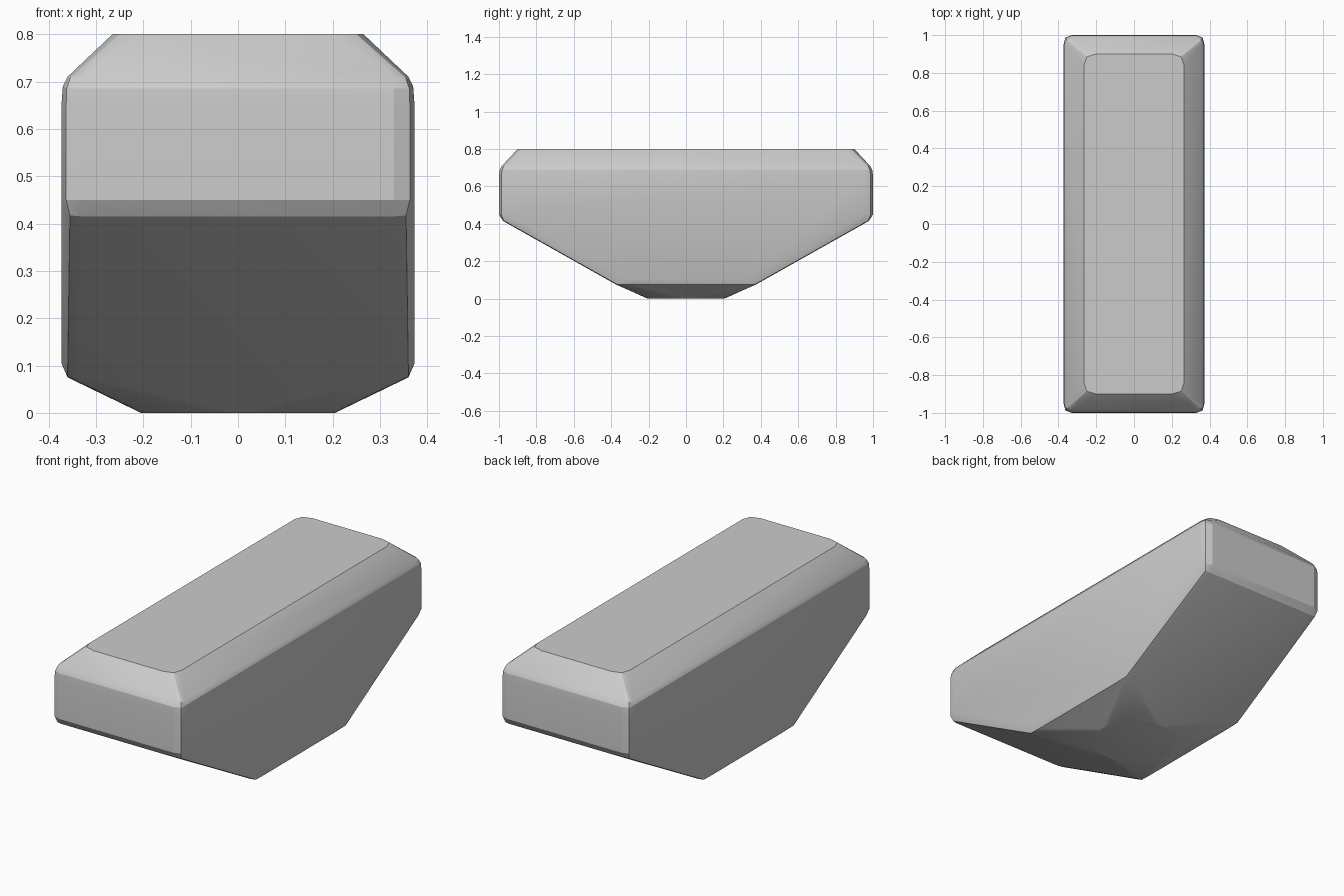
import bpy, bmesh, math

if "Cube" in bpy.data.objects:
    bpy.data.objects.remove(bpy.data.objects["Cube"])

# One quarter of the outline, mirrored over x and y
quarter = [
    # flat top rim
    (0.265, 0.84, 0.80), (0.25, 0.885, 0.80), (0.20, 0.90, 0.80),
    # upper shoulder
    (0.36, 0.95, 0.71), (0.354, 0.974, 0.708), (0.33, 0.984, 0.71),
    (0.37, 0.95, 0.69), (0.362, 0.984, 0.685), (0.33, 0.997, 0.685),
    # end walls and long side walls
    (0.373, 0.95, 0.65), (0.363, 0.987, 0.65), (0.33, 1.0, 0.65),
    (0.373, 0.95, 0.45), (0.363, 0.987, 0.45), (0.33, 1.0, 0.45),
    # edge where the ends turn into the slopes
    (0.355, 0.975, 0.417), (0.33, 0.978, 0.415),
    # foot of the slopes
    (0.373, 0.33, 0.105), (0.36, 0.37, 0.077), (0.36, 0.30, 0.075),
    (0.33, 0.375, 0.076),
]
points = [(sx * x, sy * y, z) for x, y, z in quarter
          for sx in (-1, 1) for sy in (-1, 1)]

# Round flat foot
points += [(0.205 * math.cos(a), 0.205 * math.sin(a), 0.0)
           for a in (math.tau * i / 32 for i in range(32))]

# Wrap the points in a convex body
bm = bmesh.new()
for p in points:
    bm.verts.new(p)
hull = bmesh.ops.convex_hull(bm, input=bm.verts)
loose = [v for v in bm.verts if not v.link_faces]
bmesh.ops.delete(bm, geom=loose, context='VERTS')
bmesh.ops.dissolve_limit(bm, angle_limit=math.radians(1),
                         verts=bm.verts, edges=bm.edges)
bmesh.ops.recalc_face_normals(bm, faces=bm.faces)

mesh = bpy.data.meshes.new("chamfered_block")
bm.to_mesh(mesh)
bm.free()
block = bpy.data.objects.new("chamfered_block", mesh)
bpy.context.collection.objects.link(block)

# Soft bevel bands, crisp main edges
bpy.context.view_layer.objects.active = block
block.select_set(True)
bpy.ops.object.shade_smooth_by_angle(angle=math.radians(20))
